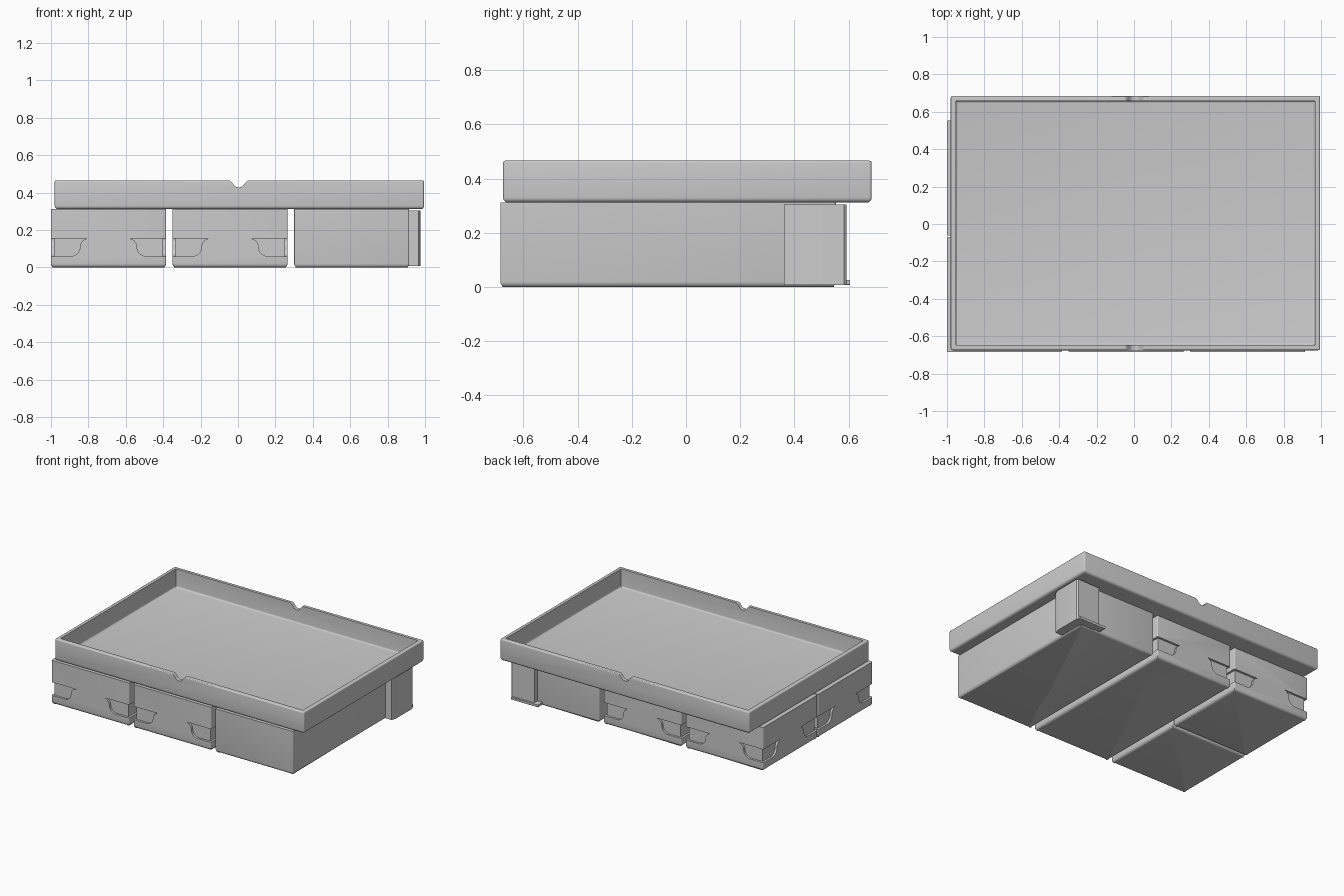
import bpy, bmesh, math
from mathutils import Vector

if "Cube" in bpy.data.objects:
    bpy.data.objects.remove(bpy.data.objects["Cube"])

grey = bpy.data.materials.new("plain grey")
grey.use_nodes = True
colour = (0.6, 0.6, 0.6, 1)
grey.diffuse_color = colour
grey.node_tree.nodes["Principled BSDF"].inputs["Base Color"].default_value = colour


def finish(bm, name):
    bmesh.ops.recalc_face_normals(bm, faces=bm.faces)
    mesh = bpy.data.meshes.new(name)
    bm.to_mesh(mesh)
    bm.free()
    mesh.materials.append(grey)
    obj = bpy.data.objects.new(name, mesh)
    bpy.context.collection.objects.link(obj)
    return obj


def block(name, low, high, bottom=0, top=0, upright=0):
    """Box between two corners, with its own rounding for each kind of edge."""
    bm = bmesh.new()
    bmesh.ops.create_cube(bm, size=1)
    low, high = Vector(low), Vector(high)
    for v in bm.verts:
        v.co = (low + high) / 2 + v.co * (high - low)
    middle = (low.z + high.z) / 2

    def bevel(width, rule):
        if width:
            edges = [e for e in bm.edges if rule(e)]
            bmesh.ops.bevel(bm, geom=edges, offset=width, segments=4,
                            profile=0.5, affect='EDGES')

    bevel(upright, lambda e: abs(e.verts[0].co.z - e.verts[1].co.z) > 0.01)
    bevel(bottom, lambda e: all(abs(v.co.z - low.z) < 1e-5 for v in e.verts))
    bevel(top, lambda e: all(abs(v.co.z - high.z) < 1e-5 for v in e.verts))
    return finish(bm, name)


def add_prism(bm, points, sweep):
    face = bm.faces.new([bm.verts.new(p) for p in points])
    grown = bmesh.ops.extrude_face_region(bm, geom=[face])["geom"]
    moved = [v for v in grown if isinstance(v, bmesh.types.BMVert)]
    bmesh.ops.translate(bm, verts=moved, vec=sweep)


def arc(cx, cz, r, start, end, steps=8):
    turns = [math.radians(start + (end - start) * i / steps) for i in range(steps + 1)]
    return [(cx + r * math.cos(a), cz + r * math.sin(a)) for a in turns]


def carve(obj, cutters):
    for cutter in cutters:
        mod = obj.modifiers.new("cut", 'BOOLEAN')
        mod.operation = 'DIFFERENCE'
        mod.solver = 'EXACT'
        mod.object = cutter
    graph = bpy.context.evaluated_depsgraph_get()
    mesh = bpy.data.meshes.new_from_object(obj.evaluated_get(graph))
    obj.modifiers.clear()
    obj.data = mesh
    for cutter in cutters:
        bpy.data.objects.remove(cutter)


# Profile of a corner grip: distance from the corner, height
GRIP = ([(-0.02, 0.155)] + arc(0.2, 0.11, 0.045, 90, 180)
        + arc(0.105, 0.11, 0.05, 0, -90)[1:] + [(-0.02, 0.06)])
DEPTH = 0.015


def grip_cutter(low, high, axis):
    """Recesses at both ends of the two opposite sides that face the axis."""
    bm = bmesh.new()
    along = 1 - axis
    for end, inward in ((low[along], 1), (high[along], -1)):
        for wall, into in ((low[axis], 1), (high[axis], -1)):
            points = []
            for u, z in GRIP:
                p = Vector((0, 0, z))
                p[along] = end + inward * u
                p[axis] = wall - into * 0.01
                points.append(p)
            sweep = Vector()
            sweep[axis] = into * (DEPTH + 0.01)
            add_prism(bm, points, sweep)
    return finish(bm, "grip_cutter")


# Drawers: two small square ones at the right, a long one in the middle
parts = []
for name, low, high in (
        ("small_tray_front", (-1, -0.685, 0), (-0.385, -0.07, 0.312)),
        ("small_tray_back", (-1, -0.062, 0), (-0.385, 0.553, 0.312)),
        ("long_tray_middle", (-0.35, -0.685, 0), (0.265, 0.553, 0.312))):
    tray = block(name, low, high, bottom=0.02, upright=0.006)
    carve(tray, [grip_cutter(low, high, axis) for axis in (0, 1)])
    parts.append(tray)

# Plain long box at the left
parts.append(block("long_box_left", (0.3, -0.685, 0), (0.915, 0.553, 0.312),
                   bottom=0.02, upright=0.006))

# Bracket wrapped round the back corner of the plain box, with a thin foot
bm = bmesh.new()
outline = [(0.79, 0.5), (0.79, 0.59), (0.965, 0.593), (0.975, 0.583),
           (0.975, 0.4), (0.965, 0.362), (0.9, 0.362), (0.9, 0.5)]
add_prism(bm, [(x, y, 0.008) for x, y in outline], Vector((0, 0, 0.297)))
parts.append(finish(bm, "corner_bracket"))
parts.append(block("bracket_foot", (0.75, 0.55, 0.008), (0.965, 0.605, 0.026), bottom=0.004))

# Large open lid tray with a finger notch in the front and back walls
lid = block("lid_tray", (-0.98, -0.675, 0.312), (0.995, 0.685, 0.466),
            bottom=0.018, top=0.008, upright=0.01)
cavity = block("cavity_cutter", (-0.953, -0.648, 0.335), (0.968, 0.658, 0.6), bottom=0.012)
notch = ([(-0.06, 0.5), (-0.06, 0.466)] + arc(-0.05, 0.451, 0.015, 90, 40, 4)
         + arc(0.004, 0.462, 0.034, 205, 335) + arc(0.058, 0.451, 0.015, 140, 90, 4)
         + [(0.068, 0.466), (0.068, 0.5)])
bm = bmesh.new()
add_prism(bm, [(x, -0.8, z) for x, z in notch], Vector((0, 1.6, 0)))
carve(lid, [cavity, finish(bm, "notch_cutter")])
parts.append(lid)

# Soft shading that keeps the hard edges
bpy.ops.object.select_all(action='DESELECT')
for part in parts:
    part.select_set(True)
bpy.context.view_layer.objects.active = lid
bpy.ops.object.shade_smooth_by_angle(angle=math.radians(35))
